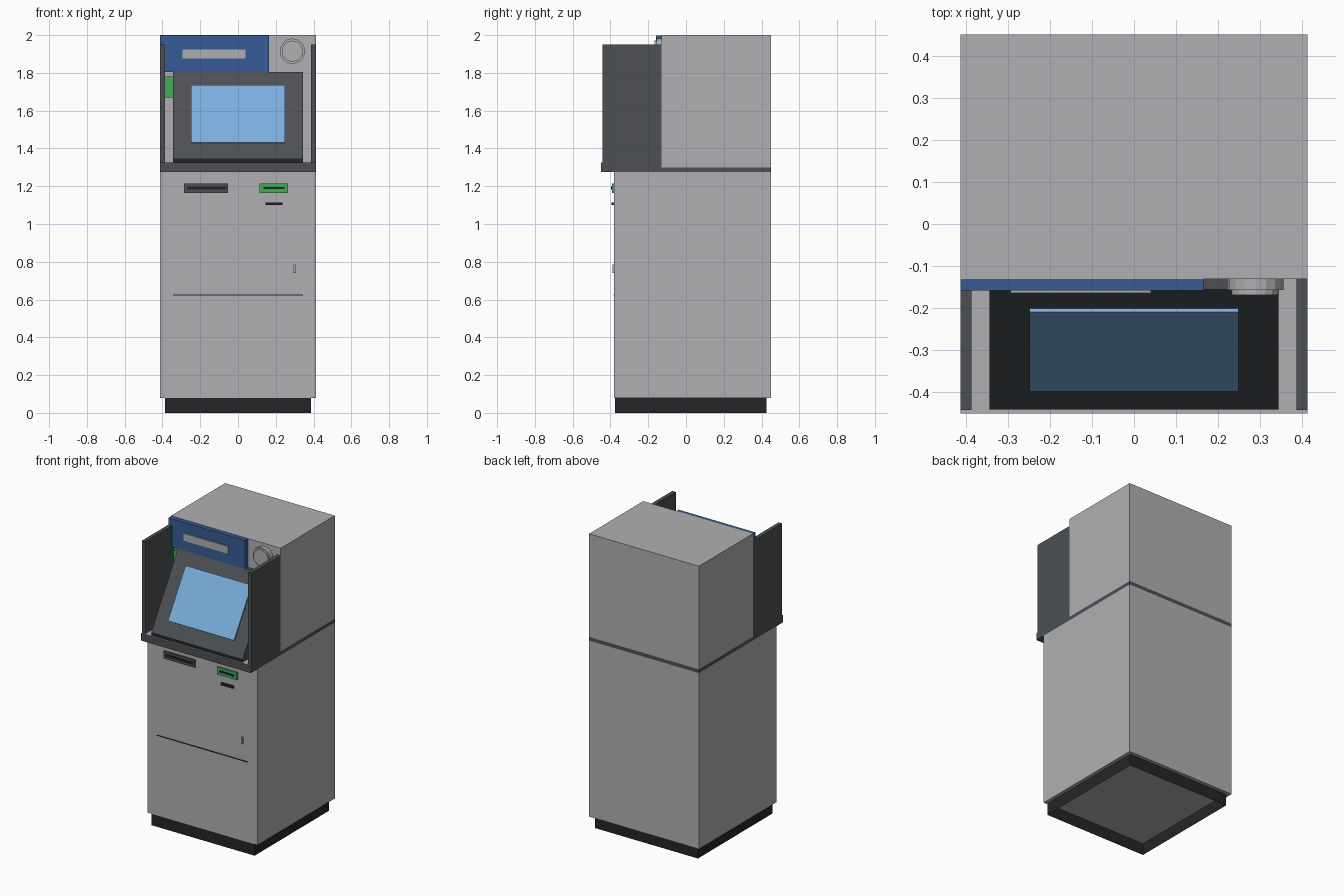
import bpy, bmesh, math
from mathutils import Vector

if "Cube" in bpy.data.objects:
    bpy.data.objects.remove(bpy.data.objects["Cube"])


def material(name, hex_colour):
    def lin(c):
        c /= 255
        return c / 12.92 if c <= 0.04045 else ((c + 0.055) / 1.055) ** 2.4
    m = bpy.data.materials.new(name)
    m.diffuse_color = (lin(hex_colour >> 16), lin(hex_colour >> 8 & 255), lin(hex_colour & 255), 1)
    m.use_nodes = True
    m.node_tree.nodes["Principled BSDF"].inputs["Base Color"].default_value = m.diffuse_color
    return m


GREY = material("light grey", 0xB0B0B3)
DARK = material("dark grey", 0x4D5054)
BLACK = material("black", 0x242527)
BLUE = material("sign blue", 0x365C96)
SCREEN = material("screen blue", 0x7AADDD)
GREEN = material("green", 0x42AD58)


def finish(name, bm, *mats):
    bmesh.ops.recalc_face_normals(bm, faces=bm.faces[:])
    mesh = bpy.data.meshes.new(name)
    bm.to_mesh(mesh)
    bm.free()
    for m in mats:
        mesh.materials.append(m)
    ob = bpy.data.objects.new(name, mesh)
    bpy.context.collection.objects.link(ob)
    return ob


def box_bm(x, y, z):
    bm = bmesh.new()
    bmesh.ops.create_cube(bm, size=1)
    for v in bm.verts:
        v.co = [r[0] if c < 0 else r[1] for c, r in zip(v.co, (x, y, z))]
    return bm


def box(name, x, y, z, mat):
    return finish(name, box_bm(x, y, z), mat)


def disc(name, x, z, radius, y, mat, sides=16):
    bm = bmesh.new()
    bmesh.ops.create_cone(bm, cap_ends=True, segments=sides, radius1=radius,
                          radius2=radius, depth=y[1] - y[0])
    for v in bm.verts:
        a, b, c = v.co
        v.co = (x + a, (y[0] + y[1]) / 2 + c, z + b)
    return finish(name, bm, mat)


W = 0.412   # half width of the cabinet
FRONT = -0.38   # front of the lower cabinet

# Plinth, open underneath
bm = box_bm((-0.387, 0.387), (-0.375, 0.425), (0, 0.08))
bmesh.ops.delete(bm, geom=[f for f in bm.faces if abs(f.normal.z) > 0.5], context='FACES')
finish("plinth", bm, BLACK)

# Cabinets and the band between them
box("lower_cabinet", (-W, W), (FRONT, 0.45), (0.08, 1.275), GREY)
box("belt", (-W, W), (-0.13, 0.45), (1.275, 1.3), DARK)
box("upper_cabinet", (-W, W), (-0.13, 0.45), (1.3, 2.0), GREY)

# Shelf: dark edges, light top
bm = box_bm((-W, W), (-0.45, -0.13), (1.275, 1.325))
for f in bm.faces:
    f.normal_update()
    f.material_index = 1 if f.normal.z > 0.5 else 0
finish("shelf", bm, DARK, GREY)

# Privacy wings
for side, s in (("left", -1), ("right", 1)):
    box(side + "_wing", sorted((s * 0.386, s * W)), (-0.442, -0.13), (1.325, 1.95), DARK)

# Sloping console with a black front strip
profile = [(-0.44, 1.325), (-0.44, 1.347), (-0.155, 1.805), (-0.13, 1.805), (-0.13, 1.325)]
bm = bmesh.new()
face = bm.faces.new([bm.verts.new((-0.343, y, z)) for y, z in profile])
ext = bmesh.ops.extrude_face_region(bm, geom=[face])
bmesh.ops.translate(bm, vec=(0.686, 0, 0),
                    verts=[g for g in ext["geom"] if isinstance(g, bmesh.types.BMVert)])
for f in bm.faces:
    if f.calc_center_median().y < -0.43:
        f.material_index = 1
finish("console", bm, DARK, BLACK)

# Screen plate lying on the slope
low, high = Vector((0, *profile[1])), Vector((0, *profile[2]))
along = (high - low).normalized()
out = Vector((0, -along.z, along.y))
bm = box_bm((-0.248, 0.248), (0.095, 0.453), (-0.002, 0.0095))
for v in bm.verts:
    v.co = Vector((v.co.x, 0, 0)) + low + along * v.co.y + out * v.co.z
finish("screen", bm, SCREEN)

# Header sign, mirror and indicator
box("header_sign", (-W, 0.165), (-0.158, -0.13), (1.805, 1.997), BLUE)
box("header_plate", (-0.293, 0.04), (-0.164, -0.158), (1.875, 1.925), GREY)
disc("mirror_rim", 0.288, 1.915, 0.067, (-0.157, -0.13), GREY)
disc("mirror_face", 0.288, 1.915, 0.056, (-0.168, -0.157), GREY)
box("indicator", (-0.386, -0.343), (-0.138, -0.13), (1.67, 1.78), GREEN)

# Slots, handle and door seam on the lower front: x range, z range, depth
for name, x, z, depth, mat in (
        ("cash_slot_frame", (-0.285, -0.052), (1.165, 1.215), 0.012, DARK),
        ("cash_slot", (-0.27, -0.062), (1.182, 1.199), 0.016, BLACK),
        ("card_reader_frame", (0.115, 0.265), (1.165, 1.215), 0.012, GREEN),
        ("card_slot", (0.135, 0.245), (1.184, 1.197), 0.016, BLACK),
        ("receipt_slot", (0.145, 0.236), (1.1, 1.115), 0.014, BLACK),
        ("door_handle", (0.294, 0.307), (0.74, 0.785), 0.01, GREY),
        ("door_seam", (-0.343, 0.343), (0.622, 0.628), 0.003, BLACK)):
    box(name, x, (FRONT - depth, FRONT), z, mat)
